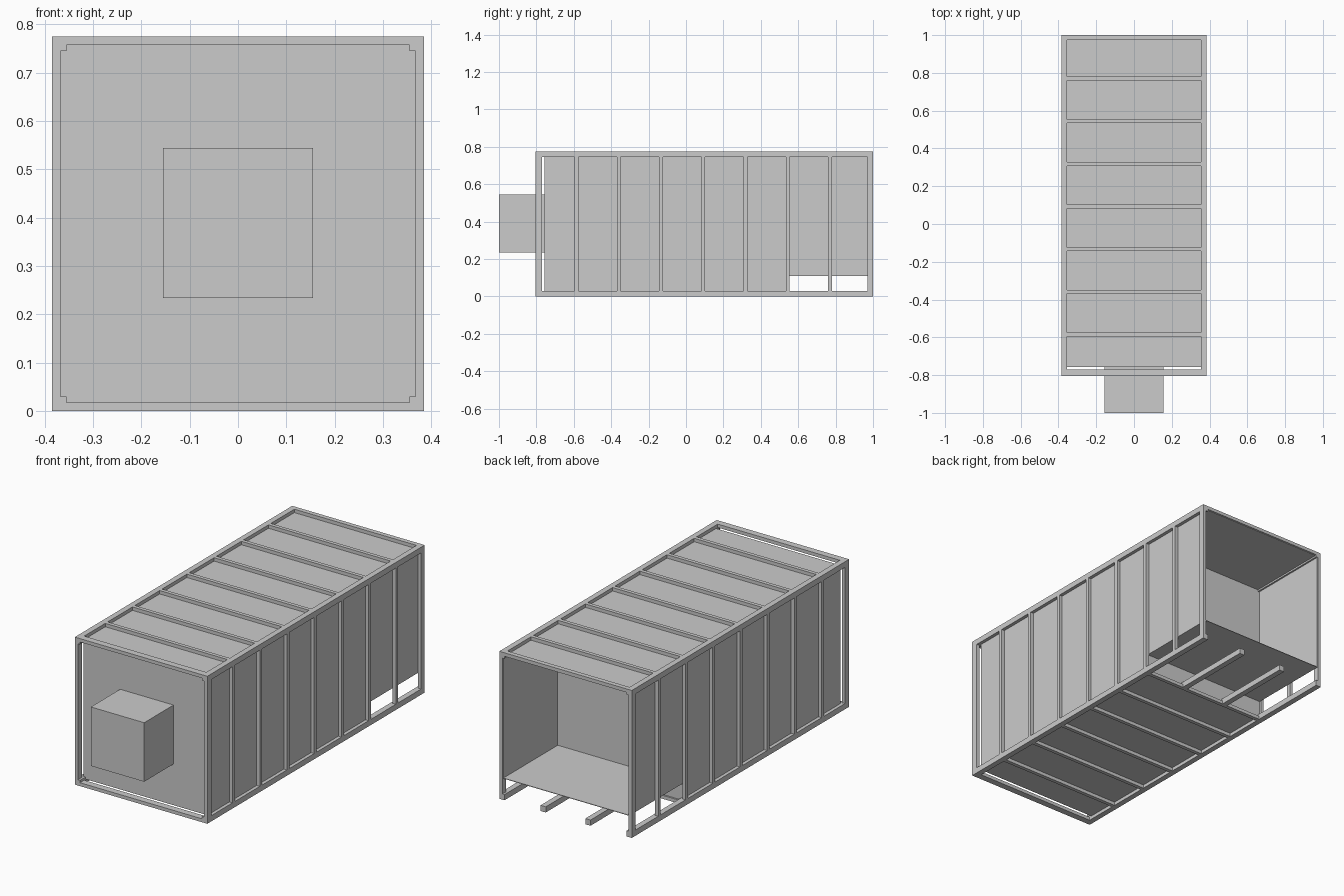
import bpy, bmesh

if "Cube" in bpy.data.objects:
    bpy.data.objects.remove(bpy.data.objects["Cube"])

W, H = 0.385, 0.775          # half width and height of the frame
Y0, Y1 = -0.805, 1.0         # frame ends
T, B = 0.018, 0.03           # thin bar depth, long beam size
YB, YF = -0.757, 0.545       # body front wall, rear bay back wall
FLOOR = 0.11                 # raised floor of the rear bay


def box(name, x0, x1, y0, y1, z0, z1):
    me = bpy.data.meshes.new(name)
    bm = bmesh.new()
    bmesh.ops.create_cube(bm, size=1)
    for v in bm.verts:
        v.co = ((x0 + x1) / 2 + v.co.x * (x1 - x0),
                (y0 + y1) / 2 + v.co.y * (y1 - y0),
                (z0 + z1) / 2 + v.co.z * (z1 - z0))
    bm.to_mesh(me)
    bm.free()
    ob = bpy.data.objects.new(name, me)
    bpy.context.collection.objects.link(ob)
    return ob


def pair(name, *dims):
    # mirrored copy across x = 0
    ob = box(name, *dims)
    ob.modifiers.new("mirror", 'MIRROR')
    return ob


# long corner beams
pair("bottom_side_beam", W - B, W, Y0, Y1, 0, B)
pair("top_side_beam", W - B, W, Y0, Y1, H - B, H)

# corner posts
pair("front_post", W - T, W, Y0, Y0 + 0.035, B, H - B)
pair("rear_post", W - T, W, Y1 - B, Y1, B, H - B)

# end cross beams (the rear bottom stays open)
box("front_bottom_beam", B - W, W - B, Y0, Y0 + 0.035, 0, T)
box("front_top_beam", B - W, W - B, Y0, Y0 + 0.035, H - T, H)
box("rear_top_beam", B - W, W - B, Y1 - 0.025, Y1, H - T, H)

# ribs around the sides, roof and underside
for i in range(7):
    y = -0.585 + 0.2258 * i
    a, b = y - 0.01, y + 0.01
    pair("side_rib", W - T, W, a, b, B, H - B)
    box("roof_rib", B - W, W - B, a, b, H - T, H)
    if i < 6:
        box("underside_rib", B - W, W - B, a, b, 0, T)

# rails under the raised rear floor
pair("floor_rail", 0.115, 0.145, YF, Y1, 0, B)

# enclosed body
box("body", T - W, W - T, YB, YF, T, H - T)

# thin panels of the open rear bay
S = 0.003
pair("bay_wall", W - T - S, W - T, YF, Y1 - 0.004, FLOOR, H - T)
box("bay_floor", T - W, W - T, YF, Y1 - 0.004, FLOOR, FLOOR + S)
box("bay_roof", T - W, W - T, YF, Y1 - 0.004, H - T - S, H - T)

# unit mounted on the front wall
box("front_unit", -0.155, 0.155, -1.0, YB, 0.234, 0.544)
